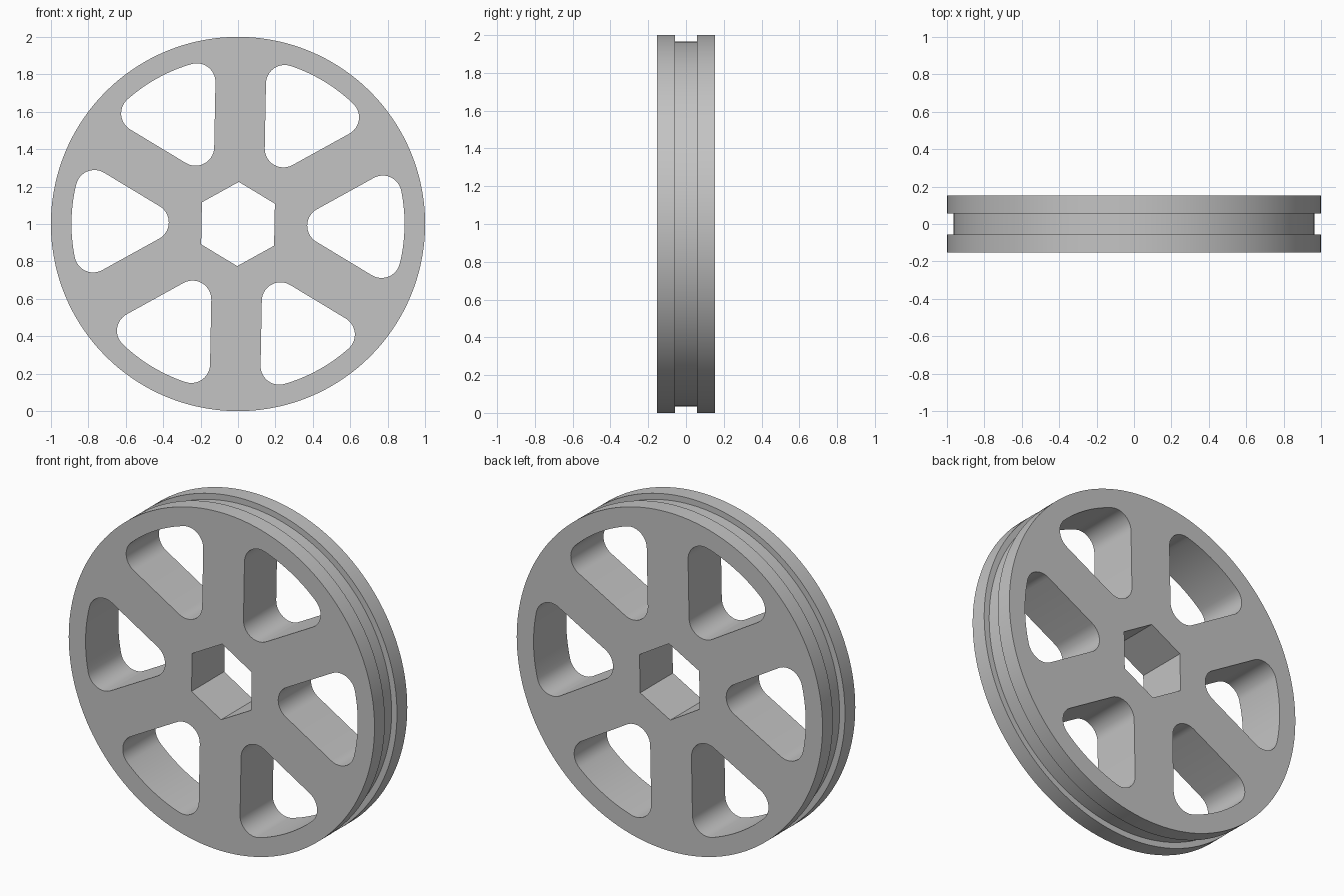
import bpy, bmesh
from math import sin, cos, asin, pi, radians
from mathutils import Vector

cube = bpy.data.objects.get("Cube")
if cube:
    bpy.data.objects.remove(cube, do_unlink=True)

RIM, GROOVE, HALF, GROOVE_HALF = 1.0, 0.965, 0.153, 0.057
SPOKE, OUTER, FILLET, HEX = 0.135, 0.89, 0.10, 0.225
TWIST = radians(-1.1)
SEGS = 144

grey = bpy.data.materials.new("plain_grey")
grey.use_nodes = True
colour = (0.55, 0.55, 0.55, 1)
grey.diffuse_color = colour
grey.node_tree.nodes["Principled BSDF"].inputs["Base Color"].default_value = colour


def make_object(name, bm):
    bmesh.ops.recalc_face_normals(bm, faces=bm.faces)
    mesh = bpy.data.meshes.new(name)
    bm.to_mesh(mesh)
    bm.free()
    mesh.materials.append(grey)
    obj = bpy.data.objects.new(name, mesh)
    bpy.context.collection.objects.link(obj)
    return obj


def arc(cx, cz, r, start, end, n):
    return [(cx + r * cos(start + (end - start) * i / n),
             cz + r * sin(start + (end - start) * i / n)) for i in range(n + 1)]


def prism(bm, points, angle):
    """Extrude an outline through the wheel, turned about the axle."""
    c, s = cos(angle), sin(angle)
    ring = [bm.verts.new((x * c - z * s, -0.3, x * s + z * c + RIM)) for x, z in points]
    face = bm.faces.new(ring)
    out = bmesh.ops.extrude_face_region(bm, geom=[face])
    moved = [v for v in out["geom"] if isinstance(v, bmesh.types.BMVert)]
    bmesh.ops.translate(bm, verts=moved, vec=Vector((0, 0.6, 0)))


# Wheel body: grooved rim lathed around the y axis
bm = bmesh.new()
profile = [(RIM, -HALF), (RIM, -GROOVE_HALF), (GROOVE, -GROOVE_HALF),
           (GROOVE, GROOVE_HALF), (RIM, GROOVE_HALF), (RIM, HALF)]
rings = [[bm.verts.new((x, y, z)) for x, z in arc(0, RIM, r, 0, 2 * pi, SEGS)[:-1]]
         for r, y in profile]
for a, b in zip(rings, rings[1:]):
    for i in range(SEGS):
        j = (i + 1) % SEGS
        bm.faces.new((a[i], a[j], b[j], b[i]))
bm.faces.new(rings[0])
bm.faces.new(rings[-1])
wheel = make_object("spoked_wheel", bm)

# Cutter: six rounded wedge windows and the hexagonal axle hole
inset = SPOKE + FILLET
corner_r = OUTER - FILLET
corner_a = pi / 6 - asin(inset / corner_r)
cx, cz = corner_r * cos(corner_a), corner_r * sin(corner_a)
window = (arc(0, 0, OUTER, -corner_a, corner_a, 16)
          + arc(cx, cz, FILLET, corner_a, 2 * pi / 3, 12)[1:]
          + arc(2 * inset, 0, FILLET, 2 * pi / 3, 4 * pi / 3, 14)
          + arc(cx, -cz, FILLET, -2 * pi / 3, -corner_a, 12)[:-1])
bm = bmesh.new()
for k in range(6):
    prism(bm, window, k * pi / 3 + TWIST)
prism(bm, arc(0, 0, HEX, pi / 2, 5 * pi / 2, 6)[:-1], TWIST)
cutter = make_object("window_cutter", bm)
cutter.hide_render = True

cut = wheel.modifiers.new("windows", 'BOOLEAN')
cut.operation = 'DIFFERENCE'
cut.solver = 'EXACT'
cut.object = cutter
bpy.ops.object.select_all(action='DESELECT')
wheel.select_set(True)
bpy.context.view_layer.objects.active = wheel
bpy.ops.object.modifier_apply(modifier=cut.name)
bpy.data.objects.remove(cutter, do_unlink=True)

# Smooth curved walls, crisp rims
bpy.ops.object.shade_smooth_by_angle(angle=radians(30))
